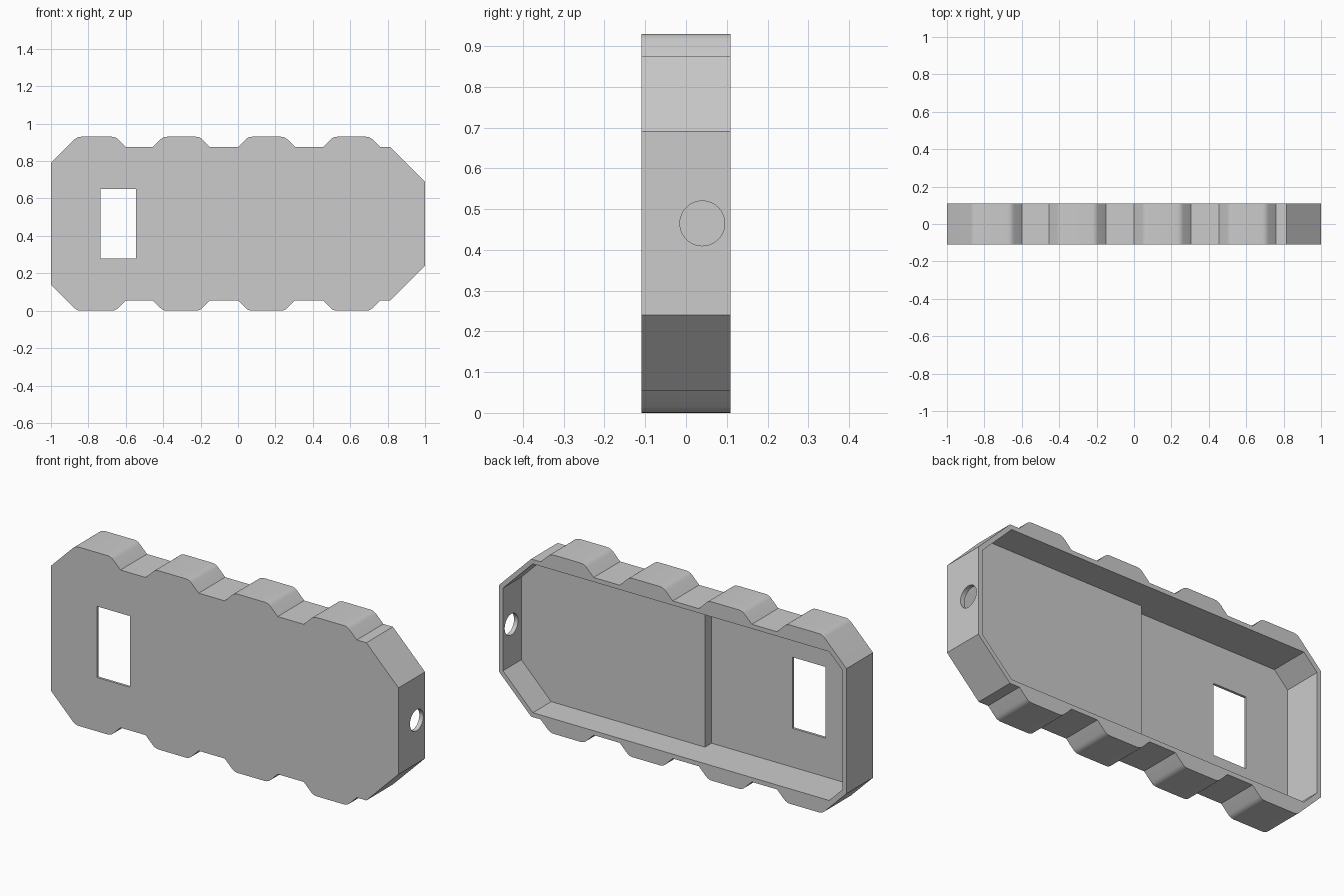
import bpy
import bmesh
from math import radians
from mathutils import Vector, Matrix

cube = bpy.data.objects.get("Cube")
if cube:
    bpy.data.objects.remove(cube, do_unlink=True)

FRONT, BACK = -0.109, 0.109
MID = 0.465
TOP, GROOVE = 0.93, 0.875
WALL = 0.023

grey = bpy.data.materials.new("plain grey")
grey.use_nodes = True
colour = (0.6, 0.6, 0.6, 1)
grey.diffuse_color = colour
grey.node_tree.nodes["Principled BSDF"].inputs["Base Color"].default_value = colour


def add_object(name, bm):
    bmesh.ops.recalc_face_normals(bm, faces=bm.faces)
    mesh = bpy.data.meshes.new(name)
    bm.to_mesh(mesh)
    bm.free()
    mesh.materials.append(grey)
    obj = bpy.data.objects.new(name, mesh)
    bpy.context.collection.objects.link(obj)
    return obj


def prism(name, outline, y0, y1):
    """Extrude an (x, z) outline from y0 to y1."""
    bm = bmesh.new()
    face = bm.faces.new([bm.verts.new((x, y0, z)) for x, z in outline])
    ext = bmesh.ops.extrude_face_region(bm, geom=[face])["geom"]
    verts = [v for v in ext if isinstance(v, bmesh.types.BMVert)]
    bmesh.ops.translate(bm, verts=verts, vec=(0, y1 - y0, 0))
    return add_object(name, bm)


def mirrored(upper):
    """Close an upper half outline with its mirror image below."""
    return upper + [(x, 2 * MID - z) for x, z in reversed(upper)]


def rounded(points, cut=0.02, steps=4):
    """Soften the outer corners of the grip ridges."""
    result = []
    for i, (x, z) in enumerate(points):
        if z < TOP:
            result.append((x, z))
            continue
        p = Vector((x, z))
        a = p + (Vector(points[i - 1]) - p).normalized() * cut
        b = p + (Vector(points[i + 1]) - p).normalized() * cut
        for k in range(steps + 1):
            t = k / steps
            q = a * (1 - t) ** 2 + p * 2 * t * (1 - t) + b * t ** 2
            result.append((q.x, q.y))
    return result


# Outer shell with four grip ridges on each long edge
upper = [(-1, 0.79), (-0.86, TOP), (-0.655, TOP), (-0.60, GROOVE)]
for start in (-0.455, 0, 0.455):
    upper += [(start, GROOVE), (start + 0.055, TOP),
              (start + 0.25, TOP), (start + 0.305, GROOVE)]
upper += [(0.815, GROOVE), (1, 0.69)]
shell = prism("case_shell", mirrored(rounded(upper)), FRONT, BACK)

# Cavity open at the back: shallow on one side, deep on the other
STEP = -0.08
rim = GROOVE - WALL
deep = [(STEP, rim), (-0.90, rim), (-1 + WALL, 0.775)]
shallow = [(STEP - 0.01, rim), (0.805, rim), (1 - WALL, 0.68)]
cutters = [
    prism("deep_cavity_cutter", mirrored(deep), -0.096, BACK + 0.1),
    prism("shallow_cavity_cutter", mirrored(shallow), -0.042, BACK + 0.1),
    prism("window_cutter", mirrored([(-0.735, 0.65), (-0.545, 0.65)]), -0.3, 0),
]

# Round port through the end wall
bm = bmesh.new()
bmesh.ops.create_cone(bm, cap_ends=True, segments=48, radius1=0.055,
                      radius2=0.055, depth=0.2,
                      matrix=Matrix.Translation((1, 0.04, MID))
                      @ Matrix.Rotation(radians(90), 4, "Y"))
cutters.append(add_object("port_cutter", bm))

# Cut the shell, then discard the cutters
bpy.context.view_layer.objects.active = shell
shell.select_set(True)
for cutter in cutters:
    cutter.hide_render = True
    mod = shell.modifiers.new(cutter.name, "BOOLEAN")
    mod.operation = "DIFFERENCE"
    mod.solver = "EXACT"
    mod.object = cutter
    bpy.ops.object.modifier_apply(modifier=mod.name)
    bpy.data.objects.remove(cutter, do_unlink=True)

bpy.ops.object.shade_smooth_by_angle(angle=radians(25))
